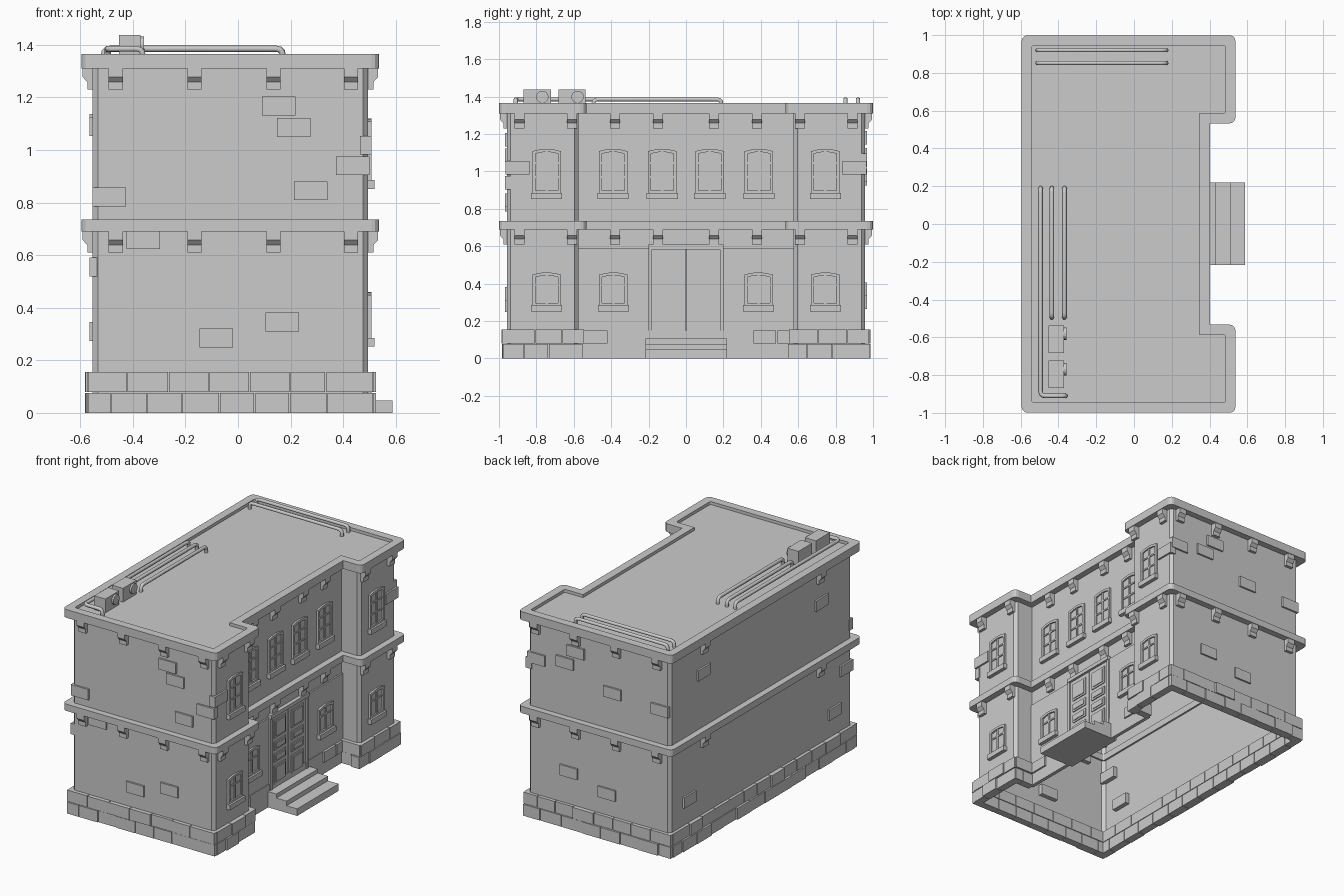
import bpy, bmesh, math, random
from mathutils import Vector as V

if "Cube" in bpy.data.objects:
    bpy.data.objects.remove(bpy.data.objects["Cube"])

random.seed(4)
X0, X1, XR, YO, YI = -0.553, 0.495, 0.36, 0.957, 0.575   # wall planes
EX, EY, EZ = V((1, 0, 0)), V((0, 1, 0)), V((0, 0, 1))
# Frames: origin, across, up, outward normal
TOP = (V(), EX, EY, EZ)
FRONT = (V((0, -YO, 0)), EX, EZ, -EY)
BACK = (V((0, YO, 0)), EX, EZ, EY)
RIGHT = (V((X1, 0, 0)), EY, EZ, EX)
RECESS = (V((XR, 0, 0)), EY, EZ, EX)
LEFT = (V((X0, 0, 0)), EY, EZ, -EX)
WING_A = (V((0, -YI, 0)), EX, EZ, EY)
WING_B = (V((0, YI, 0)), EX, EZ, -EY)


def put(bm, f, pts, n):
    return [bm.verts.new(f[0] + f[1] * u + f[2] * v + f[3] * n) for u, v in pts]


def sides(bm, a, b):
    for i in range(len(a)):
        j = (i + 1) % len(a)
        bm.faces.new((a[i], a[j], b[j], b[i]))


def prism(bm, f, pts, n0, n1):
    a, b = put(bm, f, pts, n0), put(bm, f, pts, n1)
    sides(bm, a, b)
    bm.faces.new(a)
    bm.faces.new(b)


def box(bm, f, u0, u1, v0, v1, n0, n1):
    prism(bm, f, [(u0, v0), (u1, v0), (u1, v1), (u0, v1)], n0, n1)


def ring(bm, f, outer, inner, n0, n1):
    a, b = put(bm, f, outer, n0), put(bm, f, outer, n1)
    c, d = put(bm, f, inner, n0), put(bm, f, inner, n1)
    for p, q in ((a, b), (b, d), (d, c), (c, a)):
        sides(bm, p, q)


def finish(name, bm, smooth=False):
    bmesh.ops.recalc_face_normals(bm, faces=bm.faces)
    me = bpy.data.meshes.new(name)
    bm.to_mesh(me)
    bm.free()
    ob = bpy.data.objects.new(name, me)
    bpy.context.collection.objects.link(ob)
    return ob


def outline(d, r, seg=1):
    """U-shaped plan, offset outward by d, convex corners rounded by r."""
    x0, x1, xr, yo, yi = X0 - d, X1 + d, XR + d, YO + d, YI - d
    corners = [(x0, -yo, 180), (x1, -yo, 270), (x1, -yi, 0), (xr, -yi, None),
               (xr, yi, None), (x1, yi, 270), (x1, yo, 0), (x0, yo, 90)]
    pts = []
    for x, y, a in corners:
        if a is None:
            pts.append((x, y))
            continue
        m = math.radians(a + 45)
        cx = x - r * math.copysign(1, math.cos(m))
        cy = y - r * math.copysign(1, math.sin(m))
        for i in range(seg + 1):
            t = math.radians(a + 90 * i / seg)
            pts.append((cx + r * math.cos(t), cy + r * math.sin(t)))
    return pts


# Walls: open-bottomed shell with chamfered corners
bm = bmesh.new()
w = outline(0, 0.02)
sides(bm, put(bm, TOP, w, 0), put(bm, TOP, w, 1.32))
finish("walls", bm)

# Cornices and roof deck
for name, z0, z1 in (("floor_cornice", 0.69, 0.735), ("roof_parapet", 1.31, 1.365)):
    bm = bmesh.new()
    ring(bm, TOP, outline(0.042, 0.03, 3), outline(-0.012, 0.01, 3), z0, z1)
    finish(name, bm)
bm = bmesh.new()
prism(bm, TOP, outline(-0.01, 0.01), 1.315, 1.345)
finish("roof_deck", bm)

# Corbels under both cornices
bm = bmesh.new()
prof = [(0, 0), (0.038, 0), (0.038, -0.032), (0.02, -0.052), (0.02, -0.08), (0, -0.08)]
spots = [(f, u) for f in (FRONT, BACK) for u in (-0.465, -0.165, 0.135, 0.43)]
spots += [(RECESS, s * u) for s in (-1, 1) for u in (0.15, 0.38)]
spots += [(RIGHT, s * u) for s in (-1, 1) for u in (0.61, 0.89)]
spots += [(LEFT, s * 0.61) for s in (-1, 1)]
for f, u in spots:
    for z in (0.69, 1.31):
        side = (f[0] + EZ * z, f[3], EZ, f[1])
        prism(bm, side, prof, u - 0.027, u + 0.027)
finish("corbels", bm)

# Stone base: two courses of blocks
bm = bmesh.new()
runs = [(FRONT, X0 - 0.02, X1 + 0.02), (BACK, X0 - 0.02, X1 + 0.02), (LEFT, -YO, YO),
        (RIGHT, -YO, -YI + 0.02), (RIGHT, YI - 0.02, YO),
        (WING_A, XR, X1 + 0.018), (WING_B, XR, X1 + 0.018)]
for f, a, b in runs:
    for row in (0, 1):
        cuts, u = [a], a + (0.15 if row else 0.09)
        while u < b - 0.06:
            cuts.append(u)
            u += random.uniform(0.13, 0.16)
        cuts.append(b)
        for p, q in zip(cuts, cuts[1:]):
            box(bm, f, p + 0.002, q - 0.002, row * 0.08, 0.076 + row * 0.079,
                -0.03, random.uniform(0.018, 0.03))
finish("base_stones", bm)

# Recess plinth, lower wall panel with ledge
bm = bmesh.new()
box(bm, RECESS, -YI, YI, 0, 0.15, -0.01, 0.014)
for a, b in ((-0.55, -0.42), (0.36, 0.48), (0.49, 0.56)):
    box(bm, RECESS, a, b, 0.08, 0.15, 0, 0.025)
finish("recess_plinth", bm)
bm = bmesh.new()
for a, b in ((-YI, -0.2), (0.2, YI)):
    box(bm, RECESS, a, b, 0.15, 0.59, -0.005, 0.01)
finish("recess_panel", bm)

# Loose bricks showing through the plaster: centre across, centre up
bm = bmesh.new()
bricks = {
    "f": (FRONT, [(-0.49, .822), (.155, 1.168), (.212, 1.085), (.437, .94), (.277, .845),
                  (-.083, .285), (.168, .345), (-.36, .66)]),
    "b": (BACK, [(.14, 1.18), (.22, 1.09), (.43, 1.06), (-.13, .98), (-.48, .96),
                 (.19, .37), (-.09, .30)]),
    "l": (LEFT, [(.61, 1.10), (-.63, 1.09), (.76, .31), (-.77, .31), (-.89, .555)]),
    "r": (RIGHT, [(-.9, 1.018), (.9, 1.018)]),
}
for f, spots in bricks.values():
    for u, z in spots:
        box(bm, f, u - 0.064, u + 0.064, z - 0.036, z + 0.036, -0.03, 0.012)
finish("loose_bricks", bm)


def arch(c, hw, z0, z1, rise):
    top = [(c + hw * t, z1 - rise * t * t) for t in (1, 0.5, 0, -0.5, -1)]
    return [(c - hw, z0), (c + hw, z0)] + top


# Windows: arched frame, pane, glazing bars, sill
bm = bmesh.new()
wins = []
for s in (-1, 1):
    wins += [(RIGHT, s * .745, .285, .46, 0), (RIGHT, s * .745, .885, 1.12, 0),
             (RECESS, s * .388, .285, .46, .01), (RECESS, s * .39, .885, 1.12, 0),
             (RECESS, s * .127, .885, 1.12, 0)]
for f, c, z0, z1, n in wins:
    ring(bm, f, arch(c, .076, z0, z1, .012), arch(c, .06, z0 + .012, z1 - .016, .01), n - .01, n + .012)
    prism(bm, f, arch(c, .062, z0 + .01, z1 - .015, .01), n - .01, n + .002)
    h = z1 - z0
    box(bm, f, c - .006, c + .006, z0 + .01, z1 - .017, n, n + .009)
    for t in ((.36, .68) if h > .2 else (.62,)):
        box(bm, f, c - .061, c + .061, z0 + h * t - .005, z0 + h * t + .005, n, n + .008)
    box(bm, f, c - .083, c + .083, z0 - .033, z0, n - .01, n + .025)
finish("windows", bm)

# Double door with raised panels, jambs and lintel
bm = bmesh.new()
for s in (-1, 1):
    a, b = sorted((s * .002, s * .19))
    box(bm, RECESS, a, b, .1, .585, -.01, .01)
    a, b = sorted((s * .182, s * .2))
    box(bm, RECESS, a, b, .1, .585, -.01, .02)
    a, b = sorted((s * .03, s * .155))
    for z0, z1 in ((.13, .25), (.275, .33), (.355, .41), (.435, .555)):
        box(bm, RECESS, a, b, z0, z1, 0, .016)
        box(bm, RECESS, a + .015, b - .015, z0 + .012, z1 - .012, 0, .021)
box(bm, RECESS, -.2, .2, .583, .608, -.01, .026)
finish("double_door", bm)

# Entrance steps
bm = bmesh.new()
for x, z0, z1 in ((.588, 0, .047), (.51, .047, .078), (.435, .078, .105)):
    box(bm, TOP, XR - .03, x, -.217, .22, z0, z1)
finish("entrance_steps", bm)


# Roof pipes: swept round curves
def pipe(name, path):
    cu = bpy.data.curves.new(name, 'CURVE')
    cu.dimensions, cu.bevel_depth, cu.bevel_resolution = '3D', 0.012, 1
    cu.use_fill_caps = True
    pts = [V(path[0])]
    for p, c, q in zip(path, path[1:], path[2:]):
        p, c, q = V(p), V(c), V(q)
        a, b = c + (p - c).normalized() * .025, c + (q - c).normalized() * .025
        pts += [a.lerp(c, t).lerp(c.lerp(b, t), t) for t in (0, .33, .67, 1)]
    pts.append(V(path[-1]))
    sp = cu.splines.new('POLY')
    sp.points.add(len(pts) - 1)
    for sv, p in zip(sp.points, pts):
        sv.co = (*p, 1)
    ob = bpy.data.objects.new(name, cu)
    bpy.context.collection.objects.link(ob)


ZP, ZR = 1.385, 1.34
for y in (.92, .852):
    pipe("roof_pipe", [(-.51, y, ZR), (-.51, y, ZP), (.17, y, ZP), (.17, y, ZR)])
for x in (-.435, -.368):
    pipe("roof_pipe", [(x, .19, ZR), (x, .19, ZP), (x, -.495, ZP), (x, -.495, ZR)])
pipe("long_roof_pipe", [(-.495, .19, ZR), (-.495, .19, ZP), (-.495, -.91, ZP),
                        (-.362, -.91, ZP), (-.362, -.91, ZR)])

# Air units with round fan housings
bm = bmesh.new()
for y0, y1, fy in ((-.868, -.722, -.768), (-.682, -.538, -.58)):
    box(bm, TOP, -.452, -.37, y0, y1, ZR, 1.437)
    circ = [(fy + .033 * math.cos(i * math.pi / 8), 1.398 + .033 * math.sin(i * math.pi / 8))
            for i in range(16)]
    prism(bm, (V((-.37, 0, 0)), EY, EZ, EX), circ, -.005, .012)
finish("air_units", bm)
